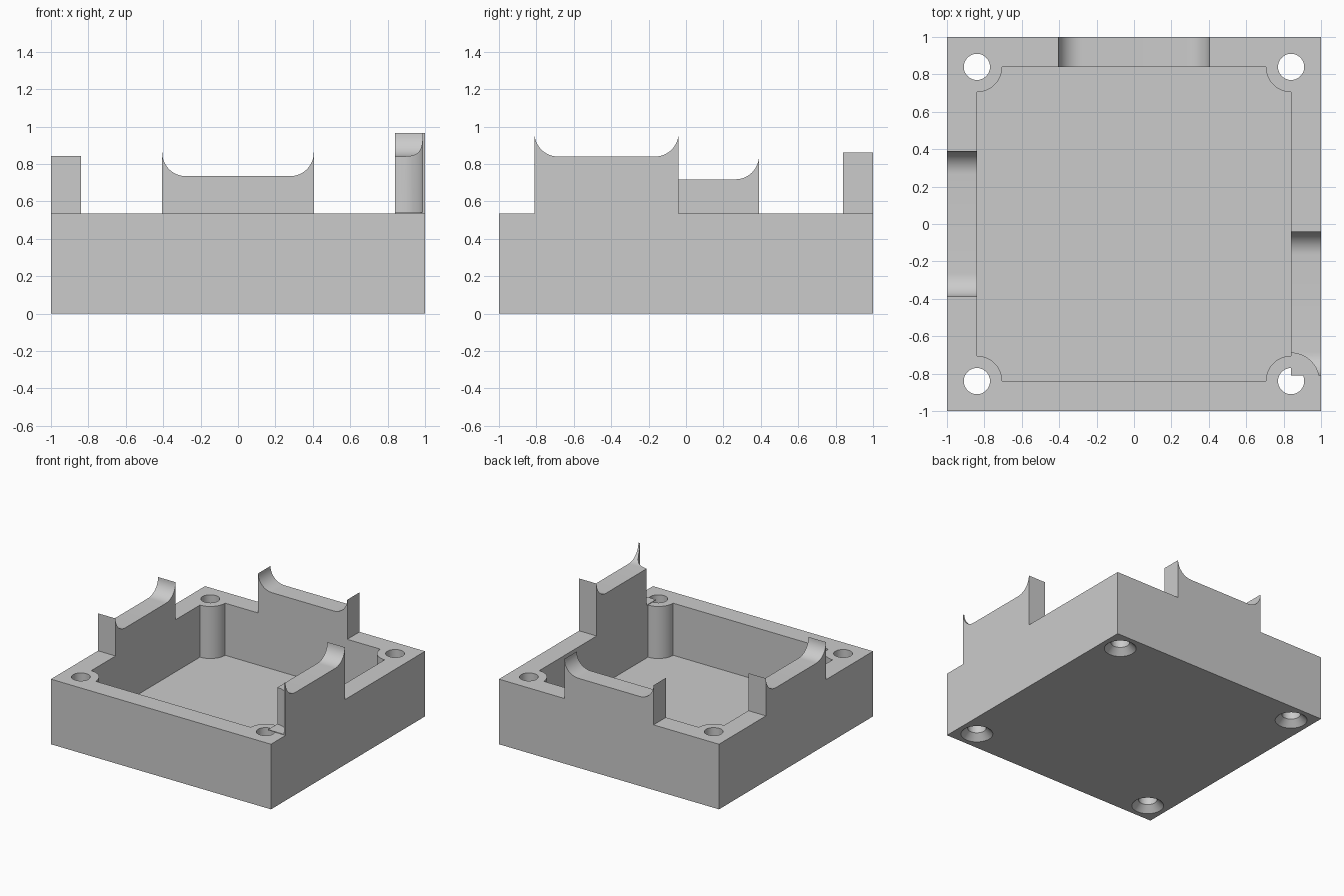
import bpy
import bmesh
from math import sin, cos, pi, radians
from mathutils import Vector

if "Cube" in bpy.data.objects:
    bpy.data.objects.remove(bpy.data.objects["Cube"])

RIM, FLOOR, INNER = 0.535, 0.107, 0.84   # rim height, floor height, inner wall position
POST, HOLE, FILLET, CLEAR = 0.135, 0.07, 0.125, 0.15

grey = bpy.data.materials.new("plain grey")
grey.use_nodes = True
grey.diffuse_color = (0.6, 0.6, 0.6, 1)
grey.node_tree.nodes["Principled BSDF"].inputs["Base Color"].default_value = (0.6, 0.6, 0.6, 1)


def finish(bm, name):
    bmesh.ops.recalc_face_normals(bm, faces=bm.faces)
    mesh = bpy.data.meshes.new(name)
    bm.to_mesh(mesh)
    bm.free()
    mesh.materials.append(grey)
    obj = bpy.data.objects.new(name, mesh)
    bpy.context.collection.objects.link(obj)
    return obj


def prism(name, points, sweep):
    """Extrude a closed outline along a vector."""
    bm = bmesh.new()
    face = bm.faces.new([bm.verts.new(p) for p in points])
    new = bmesh.ops.extrude_face_region(bm, geom=[face])["geom"]
    verts = [g for g in new if isinstance(g, bmesh.types.BMVert)]
    bmesh.ops.translate(bm, verts=verts, vec=Vector(sweep))
    return finish(bm, name)


def cone(name, x, y, z0, z1, r0, r1, sides=64):
    bm = bmesh.new()
    bmesh.ops.create_cone(bm, cap_ends=True, segments=sides, radius1=r0, radius2=r1, depth=z1 - z0)
    bmesh.ops.translate(bm, verts=bm.verts, vec=(x, y, (z0 + z1) / 2))
    return finish(bm, name)


def combine(target, tool, operation):
    """Apply a boolean and drop the tool."""
    tool.hide_render = True
    mod = target.modifiers.new("join", "BOOLEAN")
    mod.operation, mod.solver, mod.object = operation, "EXACT", tool
    bpy.context.view_layer.objects.active = target
    bpy.ops.object.modifier_apply(modifier=mod.name)
    bpy.data.objects.remove(tool)


# Outer block of the tray
square = [(-1, -1, 0), (1, -1, 0), (1, 1, 0), (-1, 1, 0)]
tray = prism("tray", square, (0, 0, RIM))

# Cavity with a round screw post left standing in each corner
outline = []
for quarter in range(4):
    corner = pi / 4 + quarter * pi / 2
    cx, cy = INNER * 2 ** 0.5 * cos(corner), INNER * 2 ** 0.5 * sin(corner)
    for i in range(17):
        a = corner + pi + pi / 4 - i / 16 * pi / 2
        outline.append((cx + POST * cos(a), cy + POST * sin(a), FLOOR))
combine(tray, prism("cavity", outline, (0, 0, 1)), "DIFFERENCE")

# Countersunk screw holes through the posts
for x in (-INNER, INNER):
    for y in (-INNER, INNER):
        combine(tray, cone("hole", x, y, -0.1, 0.7, HOLE, HOLE), "DIFFERENCE")
        combine(tray, cone("countersink", x, y, -0.05, 0.06, 0.17, 0.06), "DIFFERENCE")


# Raised wall tabs whose tops curl up to a thin tip at both ends
def tab(name, start, end, top, place, sweep):
    path = [(start, RIM), (end, RIM)]
    steps = [i / 12 * pi / 2 for i in range(13)]
    tip = top + FILLET
    path += [(end - FILLET + FILLET * cos(a), tip - FILLET * sin(a)) for a in steps]
    path += [(start + FILLET - FILLET * sin(a), tip - FILLET * cos(a)) for a in steps]
    return prism(name, [place(u, z) for u, z in path], sweep)


thick = 1 - INNER
back_tab = tab("back_tab", -0.405, 0.405, 0.735, lambda u, z: (u, INNER, z), (0, thick, 0))
right_tab = tab("low_side_tab", -0.39, 0.39, 0.718, lambda u, z: (-1, u, z), (thick, 0, 0))
left_tab = tab("tall_side_tab", -0.81, -0.04, 0.84, lambda u, z: (INNER, u, z), (thick, 0, 0))

# Screw head clearance in the tall tab
combine(left_tab, cone("clearance", INNER, -INNER, RIM + 0.005, 1.2, CLEAR, CLEAR), "DIFFERENCE")

for part in (back_tab, right_tab, left_tab):
    combine(tray, part, "UNION")

# Smooth the rounded faces, keep edges sharp
bpy.ops.object.select_all(action="DESELECT")
tray.select_set(True)
bpy.context.view_layer.objects.active = tray
bpy.ops.object.shade_smooth_by_angle(angle=radians(30))
